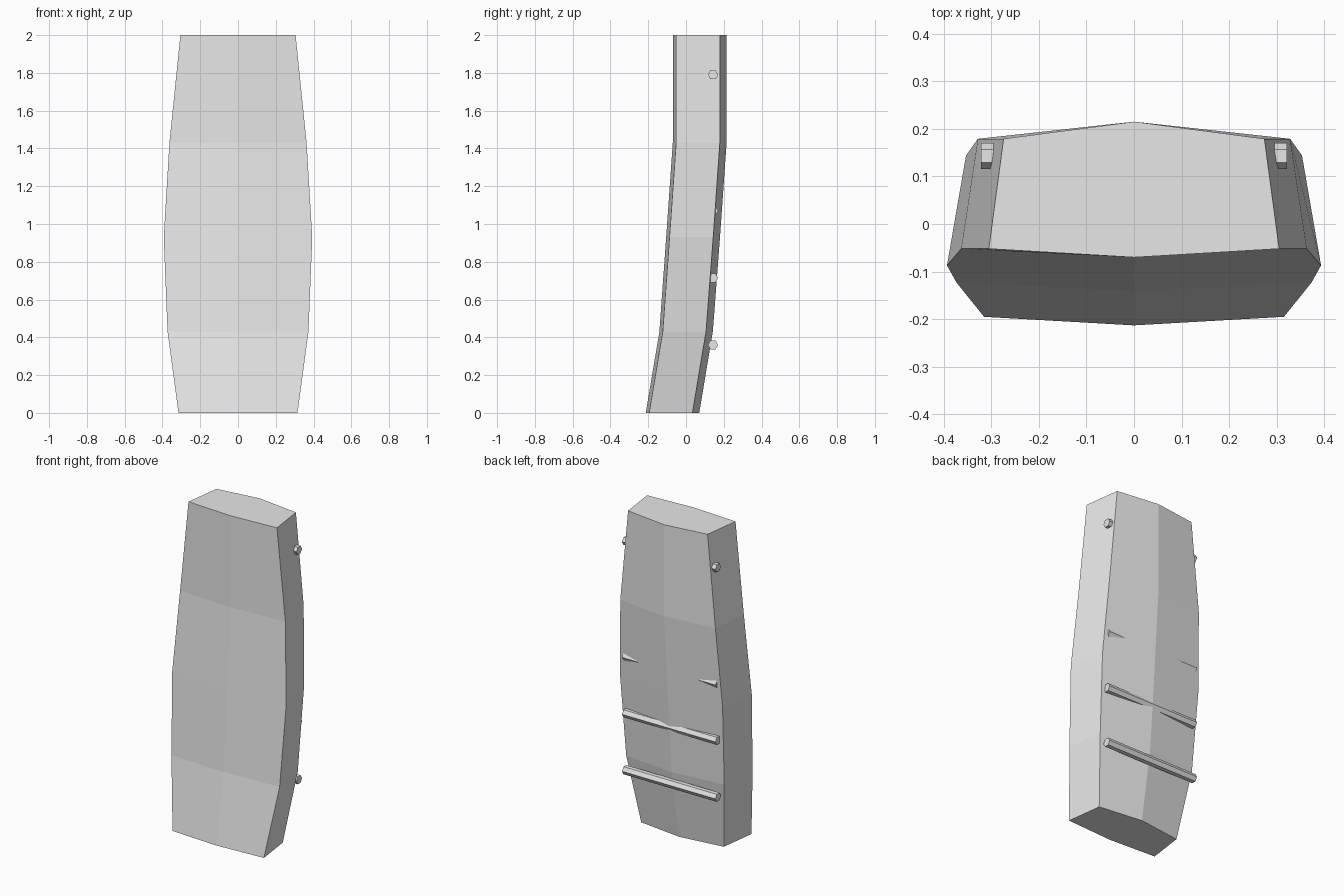
import bpy
import bmesh
import math
from mathutils import Matrix

cube = bpy.data.objects.get("Cube")
if cube:
    bpy.data.objects.remove(cube)

grey = bpy.data.materials.new("light_grey")
grey.use_nodes = True
grey.diffuse_color = (0.8, 0.8, 0.8, 1)
grey.node_tree.nodes["Principled BSDF"].inputs["Base Color"].default_value = (0.8, 0.8, 0.8, 1)


def add_object(name, bm):
    bmesh.ops.recalc_face_normals(bm, faces=bm.faces)
    mesh = bpy.data.meshes.new(name)
    bm.to_mesh(mesh)
    bm.free()
    mesh.materials.append(grey)
    obj = bpy.data.objects.new(name, mesh)
    bpy.context.collection.objects.link(obj)
    return obj


# Curved panel: height, front half width, back half width, front ridge y, back ridge y
sections = [
    (0.00, 0.315, 0.285, -0.213, 0.070),
    (0.43, 0.373, 0.338, -0.141, 0.142),
    (0.93, 0.393, 0.353, -0.105, 0.180),
    (1.43, 0.363, 0.328, -0.070, 0.215),
    (2.00, 0.305, 0.274, -0.070, 0.215),
]
FRONT_BEVEL, BACK_BEVEL = 0.018, 0.036

bm = bmesh.new()
rings = []
for z, front, back, y0, y1 in sections:
    outline = [(0, y0), (front, y0 + FRONT_BEVEL), (back, y1 - BACK_BEVEL),
               (0, y1), (-back, y1 - BACK_BEVEL), (-front, y0 + FRONT_BEVEL)]
    rings.append([bm.verts.new((x, y, z)) for x, y in outline])
for low, high in zip(rings, rings[1:]):
    for i in range(len(low)):
        j = (i + 1) % len(low)
        bm.faces.new((low[i], low[j], high[j], high[i]))
bm.faces.new(rings[0])
bm.faces.new(rings[-1])
add_object("curved_panel", bm)

# Hexagonal cross bars, partly sunk into the back
for name, z in [("bottom_bar", 0.36), ("lower_bar", 0.715),
                ("middle_bar", 1.07), ("top_bar", 1.79)]:
    bm = bmesh.new()
    bmesh.ops.create_cone(bm, cap_ends=True, segments=6, radius1=0.027,
                          radius2=0.027, depth=0.644)
    # Lay the bar along x with flat sides facing up and down
    for v in bm.verts:
        v.co = Matrix.Rotation(math.radians(90), 3, 'Y') @ v.co
    if max(v.co.z for v in bm.verts) > 0.025:
        bmesh.ops.rotate(bm, verts=bm.verts, matrix=Matrix.Rotation(math.radians(30), 3, 'X'))
    add_object(name, bm).location = (0, 0.143, z)
